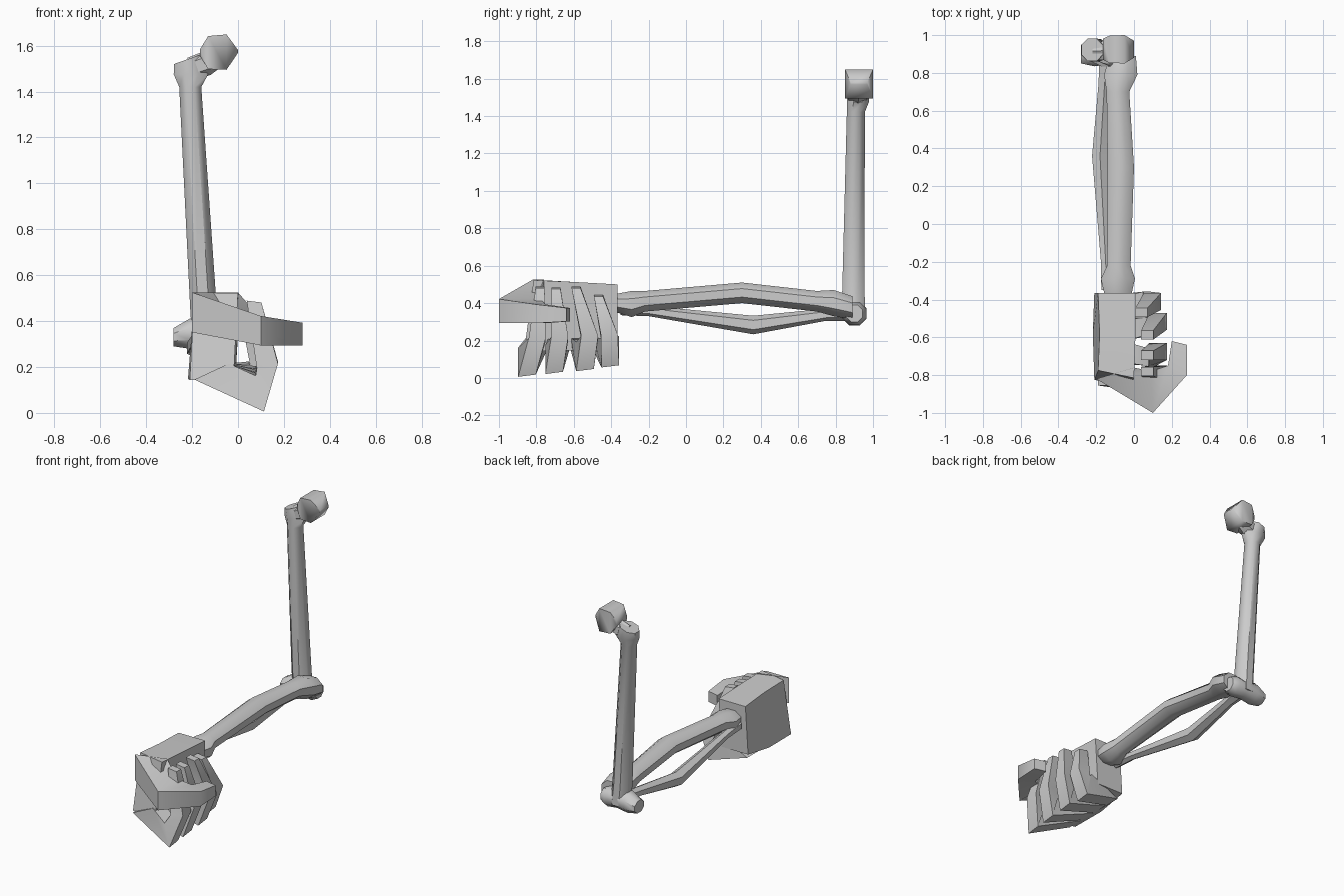
import bpy, bmesh, math
from mathutils import Vector


def loft(name, rings, n, angle=45):
    """Skin capped rings; each ring is (centre, half-extent u, half-extent v)."""
    bm = bmesh.new()
    loops = []
    k = 1 / math.cos(math.pi / n)
    for c, u, v in rings:
        c, u, v = Vector(c), Vector(u), Vector(v)
        loop = []
        for i in range(n):
            a = (i + 0.5) * 2 * math.pi / n
            loop.append(bm.verts.new(c + u * k * math.cos(a) + v * k * math.sin(a)))
        loops.append(loop)
    for a, b in zip(loops, loops[1:]):
        for i in range(n):
            j = (i + 1) % n
            bm.faces.new((a[i], a[j], b[j], b[i]))
    bm.faces.new(loops[0])
    bm.faces.new(loops[-1])
    bmesh.ops.recalc_face_normals(bm, faces=bm.faces)
    me = bpy.data.meshes.new(name)
    bm.to_mesh(me)
    bm.free()
    ob = bpy.data.objects.new(name, me)
    bpy.context.collection.objects.link(ob)
    bpy.ops.object.select_all(action='DESELECT')
    ob.select_set(True)
    bpy.context.view_layer.objects.active = ob
    bpy.ops.object.shade_smooth_by_angle(angle=math.radians(angle))
    return ob


def along_x(rows):  # x, y, z, ry, rz
    return [((x, y, z), (0, ry, 0), (0, 0, rz)) for x, y, z, ry, rz in rows]


def along_y(rows):  # x, y, z, rx, rz
    return [((x, y, z), (rx, 0, 0), (0, 0, rz)) for x, y, z, rx, rz in rows]


# upper arm bone with its flared, tilted top
loft("upper_arm_bone", [
    ((-0.14, 0.9, 0.32), (0.06, 0, 0), (0, 0.06, 0)),
    ((-0.15, 0.895, 0.45), (0.058, 0, 0), (0, 0.06, 0)),
    ((-0.208, 0.908, 1.42), (0.048, 0, 0), (0, 0.048, 0)),
    ((-0.205, 0.92, 1.475), (0.075, 0, 0.0), (0, 0.058, 0)),
    ((-0.222, 0.922, 1.54), (0.057, 0, 0.02), (0, 0.06, 0)),
], 8)

# shoulder neck and ball
loft("shoulder_neck", along_x([
    (-0.22, 0.915, 1.495, 0.05, 0.045), (-0.12, 0.92, 1.53, 0.05, 0.05),
    (-0.08, 0.925, 1.56, 0.05, 0.05)]), 6)
loft("shoulder_ball", along_x([
    (-0.165, 0.925, 1.57, 0.055, 0.015), (-0.13, 0.925, 1.57, 0.072, 0.072),
    (-0.05, 0.925, 1.572, 0.075, 0.077), (0.0, 0.925, 1.575, 0.045, 0.006)]), 4, 65)

# elbow joint
loft("elbow_joint", along_x([
    (-0.28, 0.9, 0.33, 0.05, 0.04), (-0.21, 0.9, 0.345, 0.065, 0.066),
    (-0.13, 0.9, 0.345, 0.055, 0.056), (-0.06, 0.9, 0.345, 0.065, 0.062),
    (-0.02, 0.9, 0.345, 0.045, 0.045)]), 8)

# two forearm bones
loft("forearm_bone_thick", along_y([
    (-0.085, -0.37, 0.40, 0.072, 0.05), (-0.085, -0.29, 0.395, 0.09, 0.07),
    (-0.08, -0.22, 0.41, 0.062, 0.055), (-0.07, 0.3, 0.455, 0.07, 0.055),
    (-0.085, 0.7, 0.41, 0.06, 0.055), (-0.07, 0.79, 0.40, 0.088, 0.07),
    (-0.06, 0.89, 0.375, 0.07, 0.062)]), 8)
loft("forearm_bone_thin", along_y([
    (-0.145, -0.35, 0.37, 0.028, 0.03), (-0.15, -0.2, 0.358, 0.025, 0.024),
    (-0.18, 0.36, 0.283, 0.042, 0.043), (-0.155, 0.75, 0.338, 0.032, 0.028),
    (-0.14, 0.88, 0.35, 0.045, 0.04)]), 6)

# palm block
loft("palm", [
    ((-0.1, -0.365, 0.34), (0.1, 0, 0), (0.01, 0, 0.16)),
    ((-0.105, -0.58, 0.33), (0.095, 0, 0), (0.018, 0, 0.182)),
    ((-0.105, -0.82, 0.333), (0.095, -0.02, 0), (0.01, 0.025, 0.19)),
], 4)

# curled fingers: y of base, bend, knuckle, tip; bottom lift; tip z; inset
FINGERS = [
    (-0.80, -0.85, -0.795, -0.78, 0.0, 0.485, 0.0),
    (-0.68, -0.705, -0.675, -0.695, 0.015, 0.48, 0.0),
    (-0.56, -0.54, -0.515, -0.588, 0.03, 0.485, 0.0),
    (-0.44, -0.405, -0.41, -0.468, 0.05, 0.44, 0.03),
]
for i, (yb, ym, yk, yt, lift, zt, inset) in enumerate(FINGERS):
    loft("finger_%d" % (i + 1), [
        ((-0.115, yb, 0.18), (0, 0.055, 0), (0.075, 0, 0.035)),
        ((0.095 - inset, ym, 0.09 + lift), (0, 0.047, 0.006), (-0.018, 0, 0.078)),
        ((0.128 - inset, yk, 0.205 + lift / 3), (0, 0.045, 0), (-0.046, 0, -0.01)),
        ((0.07 - inset, yt, zt), (0, 0.024, 0), (-0.032, 0, 0.004)),
    ], 4)

# thumb folded across the front
loft("thumb", [
    ((-0.1, -0.79, 0.438), (-0.1, -0.03, 0), (0, 0, 0.087)),
    ((0.095, -0.89, 0.358), (0.005, -0.11, 0), (0, 0, 0.064)),
    ((0.23, -0.775, 0.343), (0.05, -0.025, 0), (0, 0, 0.05)),
    ((0.24, -0.63, 0.338), (0.04, -0.01, 0), (0, 0, 0.036)),
], 4)
